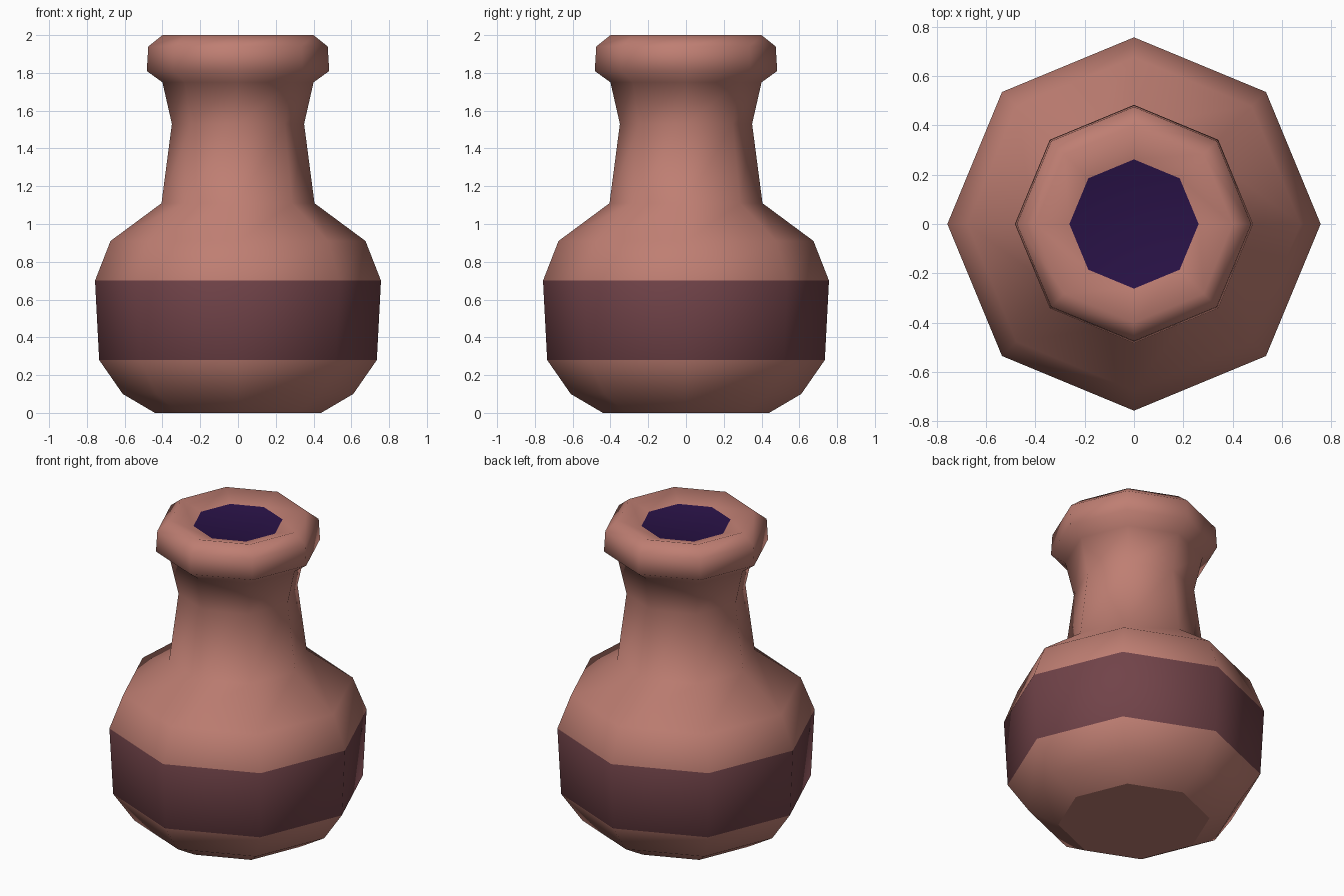
import bpy, bmesh, math

if "Cube" in bpy.data.objects:
    bpy.data.objects.remove(bpy.data.objects["Cube"])

SIDES = 8


def material(name, rgb):
    m = bpy.data.materials.new(name)
    m.diffuse_color = (*rgb, 1.0)
    m.use_nodes = True
    m.node_tree.nodes["Principled BSDF"].inputs["Base Color"].default_value = m.diffuse_color
    return m


clay = material("terracotta", (0.52, 0.21, 0.17))
band = material("dark_red_band", (0.165, 0.056, 0.066))
dark = material("dark_purple_opening", (0.022, 0.006, 0.062))

# Vase outline from base to inner lip: (radius, height)
profile = [(0.44, 0.0), (0.61, 0.10), (0.735, 0.28), (0.757, 0.70),
           (0.675, 0.91), (0.405, 1.11), (0.35, 1.53), (0.40, 1.75),
           (0.483, 1.81), (0.475, 1.94), (0.40, 2.0), (0.262, 1.955)]

bm = bmesh.new()
rings = []
for r, z in profile:
    rings.append([bm.verts.new((r * math.cos(i * math.tau / SIDES),
                                r * math.sin(i * math.tau / SIDES), z))
                  for i in range(SIDES)])

# Walls, with the painted band on the widest ring
for k, (low, high) in enumerate(zip(rings, rings[1:])):
    for i in range(SIDES):
        j = (i + 1) % SIDES
        f = bm.faces.new((low[i], low[j], high[j], high[i]))
        f.smooth = True
        f.material_index = 1 if k == 2 else 0

# Flat base and dark opening
bm.faces.new(list(reversed(rings[0])))
opening = bm.faces.new(rings[-1])
opening.material_index = 2
opening.smooth = True

# Keep the base outline crisp
for e in bm.edges:
    if all(v.co.z < 0.001 for v in e.verts):
        e.smooth = False

mesh = bpy.data.meshes.new("vase")
bm.to_mesh(mesh)
bm.free()
for m in (clay, band, dark):
    mesh.materials.append(m)
vase = bpy.data.objects.new("vase", mesh)
bpy.context.collection.objects.link(vase)
